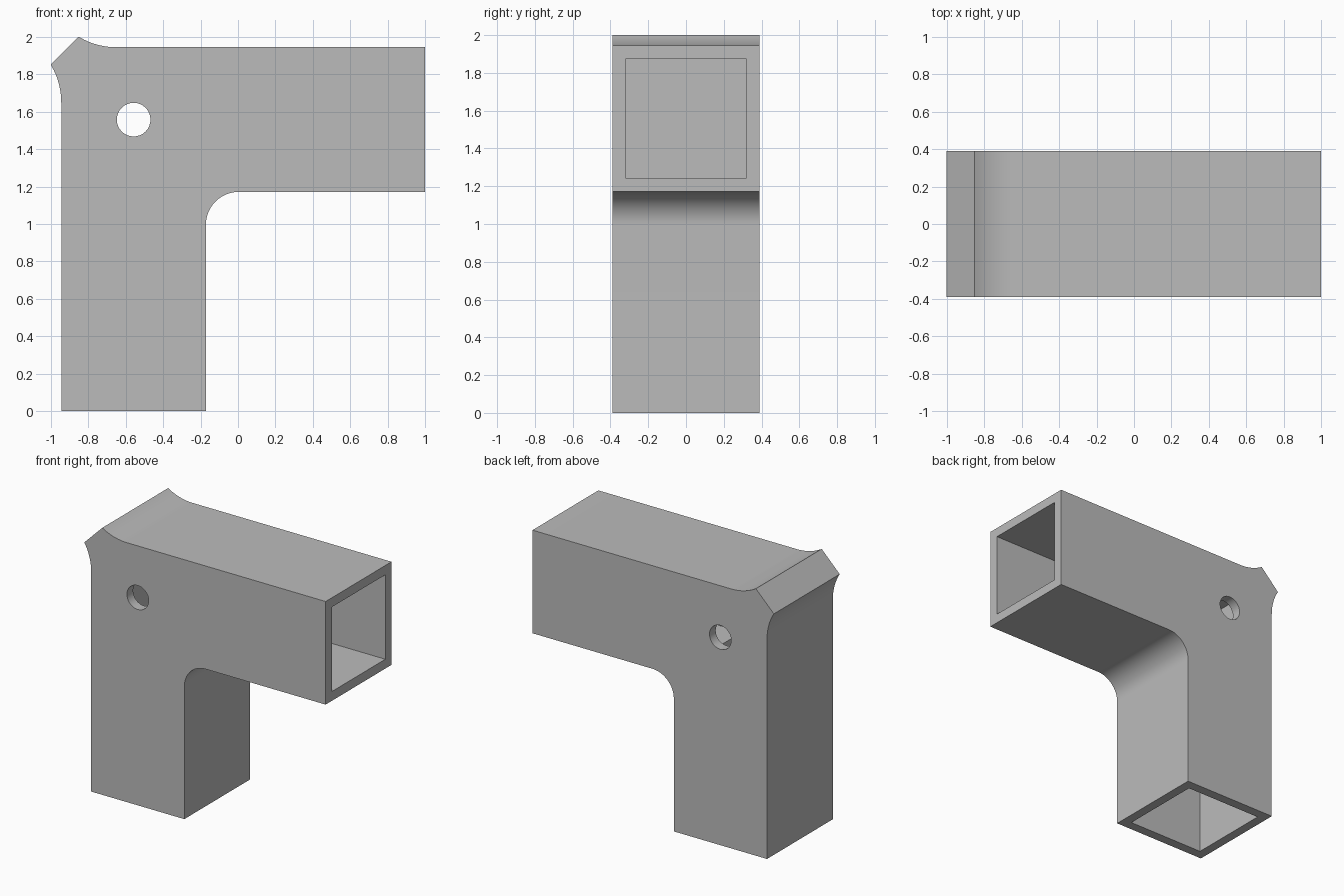
import bpy, bmesh, math

cube = bpy.data.objects.get("Cube")
if cube:
    bpy.data.objects.remove(cube, do_unlink=True)

grey = bpy.data.materials.new("plain grey")
grey.use_nodes = True
colour = (0.5, 0.5, 0.5, 1)
grey.diffuse_color = colour
grey.node_tree.nodes["Principled BSDF"].inputs["Base Color"].default_value = colour


def arc(cx, cz, r, start, end, steps):
    """Points on an arc in the xz plane, angles in degrees."""
    angles = [math.radians(start + (end - start) * i / steps) for i in range(steps + 1)]
    return [(cx + r * math.cos(a), cz + r * math.sin(a)) for a in angles]


def mirrored(points):
    """Reflect across the diagonal of the elbow and reverse the order."""
    return [(1 - z, 1 - x) for x, z in reversed(points)]


def prism(name, points, half_depth):
    """Extrude an xz outline along y."""
    mesh = bpy.data.meshes.new(name)
    bm = bmesh.new()
    face = bm.faces.new([bm.verts.new((x, -half_depth, z)) for x, z in points])
    result = bmesh.ops.extrude_face_region(bm, geom=[face])
    verts = [v for v in result["geom"] if isinstance(v, bmesh.types.BMVert)]
    bmesh.ops.translate(bm, verts=verts, vec=(0, 2 * half_depth, 0))
    bmesh.ops.recalc_face_normals(bm, faces=bm.faces)
    bm.to_mesh(mesh)
    bm.free()
    mesh.materials.append(grey)
    obj = bpy.data.objects.new(name, mesh)
    bpy.context.collection.objects.link(obj)
    return obj


def cut(target, cutter):
    """Subtract the cutter and discard it."""
    mod = target.modifiers.new(cutter.name, "BOOLEAN")
    mod.operation = "DIFFERENCE"
    mod.solver = "EXACT"
    mod.object = cutter
    bpy.context.view_layer.objects.active = target
    bpy.ops.object.modifier_apply(modifier=mod.name)
    bpy.data.objects.remove(cutter, do_unlink=True)


# Elbow outline: upper arm with flared corner lip, mirrored into the leg
flare = arc(-0.65, 2.335, 0.39, 270, 238.7, 12)
upper = [(1, 1.172), (1, 1.945)] + flare
fillet = arc(0.005, 0.995, 0.177, 180, 90, 16)
elbow = prism("elbow_connector", upper + mirrored(upper) + fillet, 0.39)

# Square bores meeting inside the corner
bore = [(1.1, 1.242), (1.1, 1.875), (-0.875, 1.875), (-0.875, -0.1),
        (-0.242, -0.1), (-0.242, 1.242)]
cut(elbow, prism("bore_cutter", bore, 0.317))

# Round pin hole through both side walls
cut(elbow, prism("pin_hole_cutter", arc(-0.558, 1.558, 0.09, 0, 348.75, 31), 0.5))

# Smooth curves, sharp edges
bpy.ops.object.select_all(action="DESELECT")
elbow.select_set(True)
bpy.context.view_layer.objects.active = elbow
bpy.ops.object.shade_smooth_by_angle(angle=math.radians(25))
